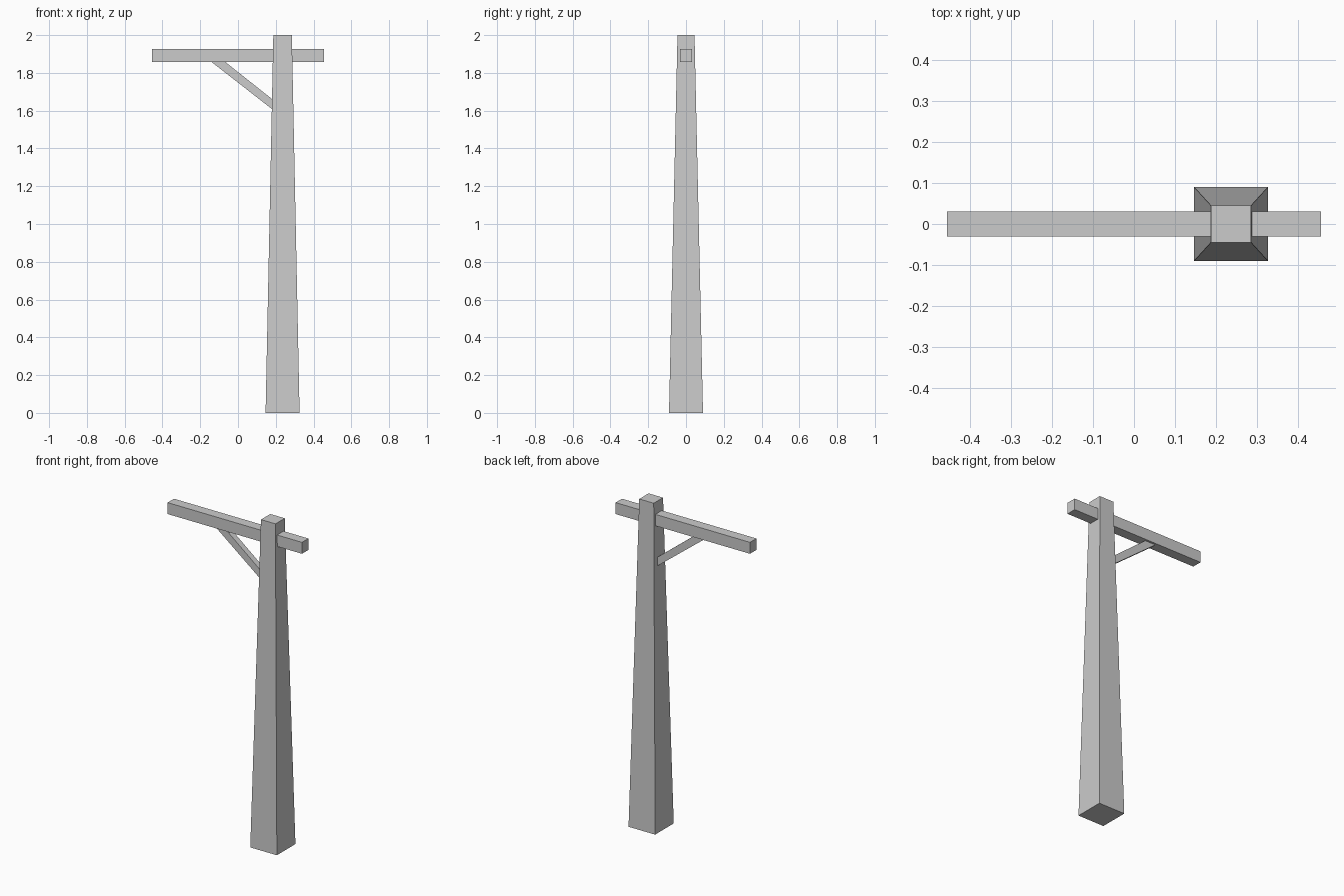
import bpy
import bmesh

cube = bpy.data.objects.get("Cube")
if cube:
    bpy.data.objects.remove(cube, do_unlink=True)

# Single grey finish
grey = bpy.data.materials.new("plain_grey")
grey.use_nodes = True
colour = (0.6, 0.6, 0.6, 1.0)
grey.diffuse_color = colour
grey.node_tree.nodes["Principled BSDF"].inputs["Base Color"].default_value = colour


def solid(name, start, end):
    """Join two matching four-point loops into a closed solid."""
    bm = bmesh.new()
    a = [bm.verts.new(p) for p in start]
    b = [bm.verts.new(p) for p in end]
    bm.faces.new(a)
    bm.faces.new(b)
    for i in range(4):
        j = (i + 1) % 4
        bm.faces.new((a[i], a[j], b[j], b[i]))
    bmesh.ops.recalc_face_normals(bm, faces=bm.faces)
    mesh = bpy.data.meshes.new(name)
    bm.to_mesh(mesh)
    bm.free()
    mesh.materials.append(grey)
    obj = bpy.data.objects.new(name, mesh)
    bpy.context.collection.objects.link(obj)
    return obj


CORNERS = ((-1, -1), (1, -1), (1, 1), (-1, 1))
POST_X = 0.236


def post_ring(hx, hy, z):
    return [(POST_X + sx * hx, sy * hy, z) for sx, sy in CORNERS]


# Tapered square post
solid("post", post_ring(0.09, 0.09, 0), post_ring(0.049, 0.045, 2))

# Horizontal crossbeam through the post
beam_ends = [[(x, sy * 0.031, 1.892 + sz * 0.035) for sy, sz in CORNERS]
             for x in (-0.455, 0.455)]
solid("crossbeam", *beam_ends)

# Diagonal brace, ends buried in beam and post
profile = ((-0.152, 1.867), (-0.079, 1.867), (0.21, 1.638), (0.21, 1.585))
brace_sides = [[(x, y, z) for x, z in profile] for y in (-0.018, 0.018)]
solid("brace", *brace_sides)
